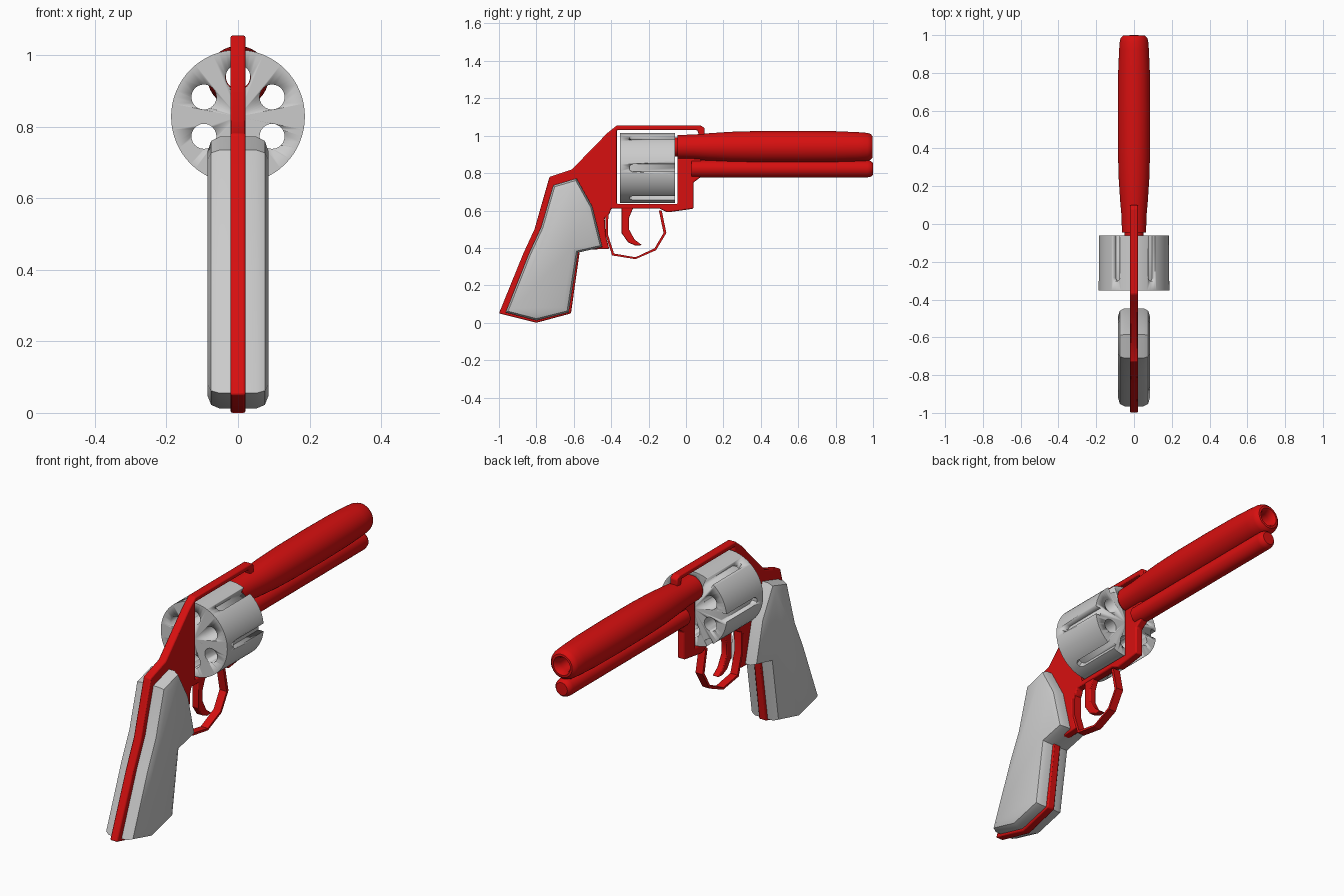
import bpy, bmesh, math
from mathutils import Matrix, Vector

if "Cube" in bpy.data.objects:
    bpy.data.objects.remove(bpy.data.objects["Cube"])


def material(name, rgb):
    m = bpy.data.materials.new(name)
    m.diffuse_color = (*rgb, 1)
    m.use_nodes = True
    m.node_tree.nodes["Principled BSDF"].inputs["Base Color"].default_value = m.diffuse_color
    return m


RED = material("red", (0.68, 0.005, 0.005))
GREY = material("light grey", (0.6, 0.6, 0.6))


def finish(name, bm, mat, angle=35):
    bmesh.ops.recalc_face_normals(bm, faces=bm.faces)
    me = bpy.data.meshes.new(name)
    bm.to_mesh(me)
    bm.free()
    me.materials.append(mat)
    ob = bpy.data.objects.new(name, me)
    bpy.context.collection.objects.link(ob)
    bpy.ops.object.select_all(action='DESELECT')
    ob.select_set(True)
    bpy.context.view_layer.objects.active = ob
    if angle:
        bpy.ops.object.shade_smooth_by_angle(angle=math.radians(angle))
    return ob


def add_prism(bm, pts, half, matrix=Matrix()):
    """Side profile of (y, z) points, extruded from x = -half to +half."""
    face = bm.faces.new([bm.verts.new((-half, y, z)) for y, z in pts])
    new = bmesh.ops.extrude_face_region(bm, geom=[face])["geom"]
    moved = [g for g in new if isinstance(g, bmesh.types.BMVert)]
    bmesh.ops.translate(bm, vec=(2 * half, 0, 0), verts=moved)
    bmesh.ops.transform(bm, matrix=matrix, verts=moved + list(face.verts))


def prism(name, pts, half, mat, bevel=0.0):
    bm = bmesh.new()
    add_prism(bm, pts, half)
    ob = finish(name, bm, mat, 30)
    if bevel:
        mod = ob.modifiers.new("bevel", 'BEVEL')
        mod.width = bevel
        mod.segments = 2
        mod.limit_method = 'ANGLE'
    return ob


def lathe(name, profile, z, mat, closed=False, steps=40):
    """Turn (radius, y) points about the y axis at height z."""
    bm = bmesh.new()
    vs = [bm.verts.new((r, y, 0)) for r, y in profile]
    pairs = list(zip(vs, vs[1:])) + ([(vs[-1], vs[0])] if closed else [])
    edges = [bm.edges.new(p) for p in pairs]
    bmesh.ops.spin(bm, geom=vs + edges, cent=(0, 0, 0), axis=(0, 1, 0),
                   angle=math.tau, steps=steps, use_duplicate=False)
    bmesh.ops.remove_doubles(bm, verts=bm.verts, dist=1e-5)
    bmesh.ops.translate(bm, vec=(0, 0, z), verts=bm.verts)
    return finish(name, bm, mat)


# Flat frame: backstrap, recoil plate, top strap, cylinder window and crane
prism("frame", [
    (-1, .05), (-.87, .37), (-.81, .5), (-.73, .78), (-.61, .82), (-.42, 1.015),
    (-.37, 1.055), (.08, 1.055), (.10, 1.04), (.10, 1.0), (.07, 1.0), (.06, 1.03),
    (-.37, 1.03), (-.37, .635), (-.045, .635), (-.045, .88), (.08, .88), (.08, .78),
    (.04, .75), (.04, .61), (-.10, .59), (-.14, .61), (-.40, .61), (-.41, .58),
    (-.435, .56), (-.43, .47), (-.41, .395), (-.567, .39), (-.615, .05), (-.80, 0),
], .021, RED, .006)

# Trigger guard loop
prism("trigger_guard", [
    (-.43, .60), (-.43, .47), (-.395, .36), (-.27, .34), (-.16, .388), (-.105, .48),
    (-.13, .60), (-.145, .60), (-.12, .48), (-.168, .398), (-.27, .35),
    (-.385, .37), (-.417, .47), (-.415, .60),
], .02, RED)

# Curved trigger
prism("trigger", [
    (-.345, .62), (-.345, .48), (-.31, .43), (-.27, .412), (-.235, .415),
    (-.275, .445), (-.305, .5), (-.305, .56), (-.28, .62),
], .017, RED, .004)

# Grip panels with broad chamfers along the outer edges
bm = bmesh.new()
add_prism(bm, [
    (-.71, .735), (-.585, .772), (-.50, .62), (-.447, .405), (-.577, .375),
    (-.627, .055), (-.80, .012), (-.965, .055), (-.84, .37), (-.775, .51),
], .085)
rim = [e for e in bm.edges if abs(e.verts[0].co.x - e.verts[1].co.x) < .01]
bmesh.ops.bevel(bm, geom=rim, offset=.034, segments=2, profile=.5,
                affect='EDGES', clamp_overlap=True)
finish("grip", bm, GREY, 40)

# Swelling barrel with an open bore and rounded muzzle
lathe("barrel", [
    (.034, -.06), (.05, -.06), (.05, -.045), (.064, -.045), (.066, .04),
    (.073, .12), (.081, .24), (.085, .38), (.086, .6), (.084, .8), (.079, .92),
    (.075, .97), (.069, .987), (.058, .997), (.047, .998), (.038, .985),
    (.034, .96),
], .94, RED, closed=True)

# Rod housing under the barrel
lathe("underlug", [
    (0, .03), (.046, .03), (.046, .97), (.042, .988), (.032, .999), (0, 1.0),
], .823, RED)

# Cylinder with six bored chambers and six flutes
AXIS = Vector((0, 0, .828))
cylinder = lathe("cylinder", [
    (0, -.353), (.187, -.353), (.187, -.06), (0, -.06)], AXIS.z, GREY, steps=64)

bm = bmesh.new()
flute = [(.02, -.02), (.02, .02), (-.285, .02), (-.295, .016),
         (-.303, .008), (-.303, -.008), (-.295, -.016), (-.285, -.02)]
for k in range(6):
    turn = Matrix.Translation(AXIS) @ Matrix.Rotation(k * math.pi / 3, 4, 'Y')
    add_prism(bm, flute, .03, turn @ Matrix.Translation((.187, 0, 0)))
    bore = (Matrix.Translation(AXIS)
            @ Matrix.Rotation((k + .5) * math.pi / 3, 4, 'Y')
            @ Matrix.Translation((.11, -.2, 0))
            @ Matrix.Rotation(math.pi / 2, 4, 'X'))
    bmesh.ops.create_cone(bm, cap_ends=True, segments=24, radius1=.035,
                          radius2=.035, depth=.5, matrix=bore)
cutter = finish("chamber_cutter", bm, GREY)
cutter.hide_render = True
mod = cylinder.modifiers.new("chambers", 'BOOLEAN')
mod.operation = 'DIFFERENCE'
mod.solver = 'EXACT'
mod.object = cutter
bpy.context.view_layer.objects.active = cylinder
bpy.ops.object.modifier_apply(modifier=mod.name)
bpy.data.objects.remove(cutter)
